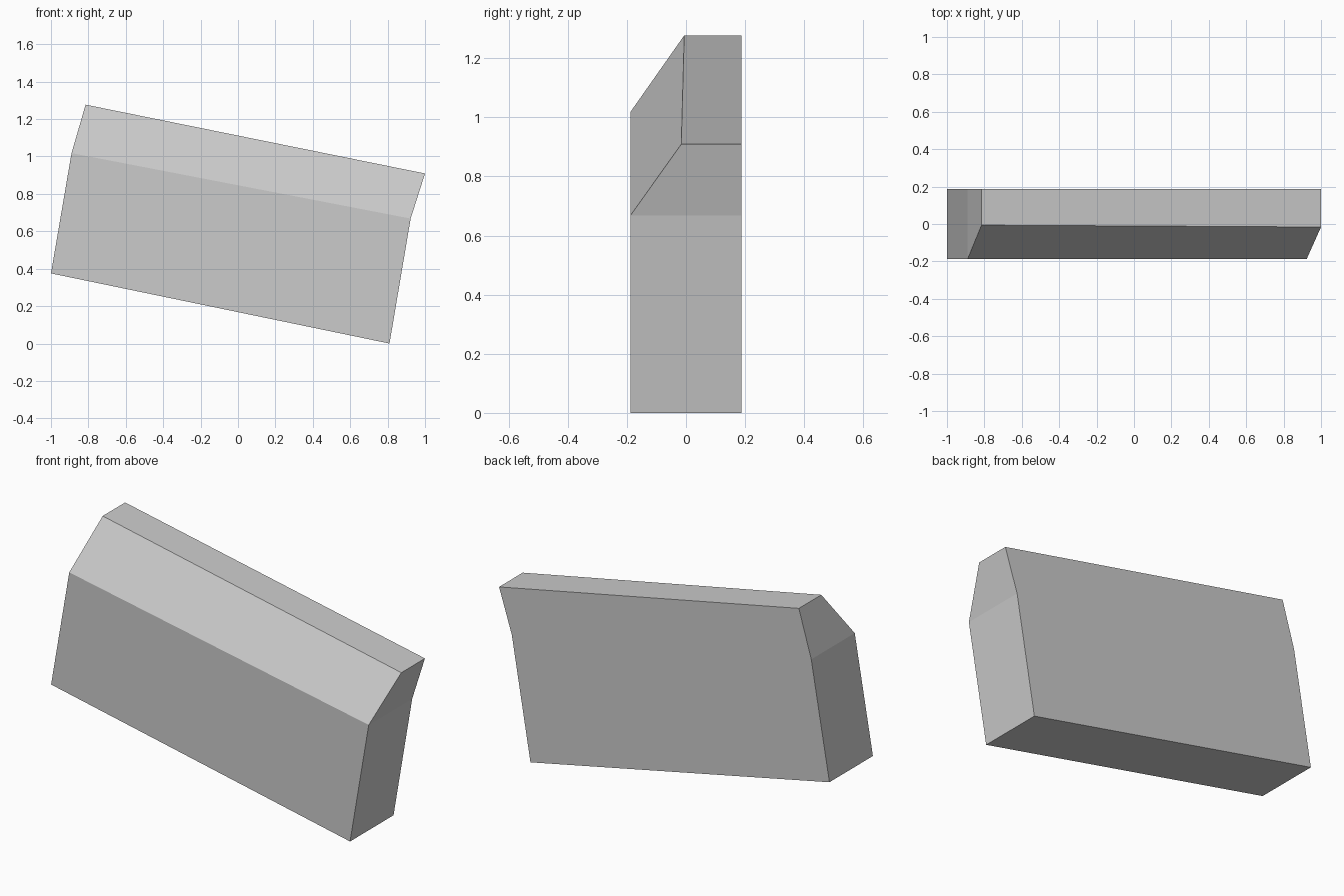
import bpy, bmesh

if "Cube" in bpy.data.objects:
    bpy.data.objects.remove(bpy.data.objects["Cube"])

# End outlines as (x, z): bottom, shoulder, top
left = [(-1.0, 0.375), (-0.89, 1.018), (-0.815, 1.277)]
right = [(0.81, 0.0), (0.923, 0.668), (1.0, 0.909)]
front_y, back_y = -0.188, 0.188


def end_ring(bm, outline, ridge_y):
    """Cross-section: up the front, over the bevelled ridge, down the back."""
    ys = (front_y, front_y, ridge_y)
    front = [bm.verts.new((x, y, z)) for (x, z), y in zip(outline, ys)]
    back = [bm.verts.new((x, back_y, z)) for x, z in outline]
    return front + back[::-1]


bm = bmesh.new()
a = end_ring(bm, left, -0.006)
b = end_ring(bm, right, -0.016)

# Long sides joining the two ends
for i in range(6):
    j = (i + 1) % 6
    bm.faces.new((a[i], a[j], b[j], b[i]))

# End caps, folded at the shoulder
for r in (a, b):
    bm.faces.new((r[0], r[1], r[4], r[5]))
    bm.faces.new((r[1], r[2], r[3], r[4]))

bmesh.ops.recalc_face_normals(bm, faces=bm.faces)
mesh = bpy.data.meshes.new("bevelled_slab")
bm.to_mesh(mesh)
bm.free()
bpy.context.collection.objects.link(bpy.data.objects.new("bevelled_slab", mesh))
